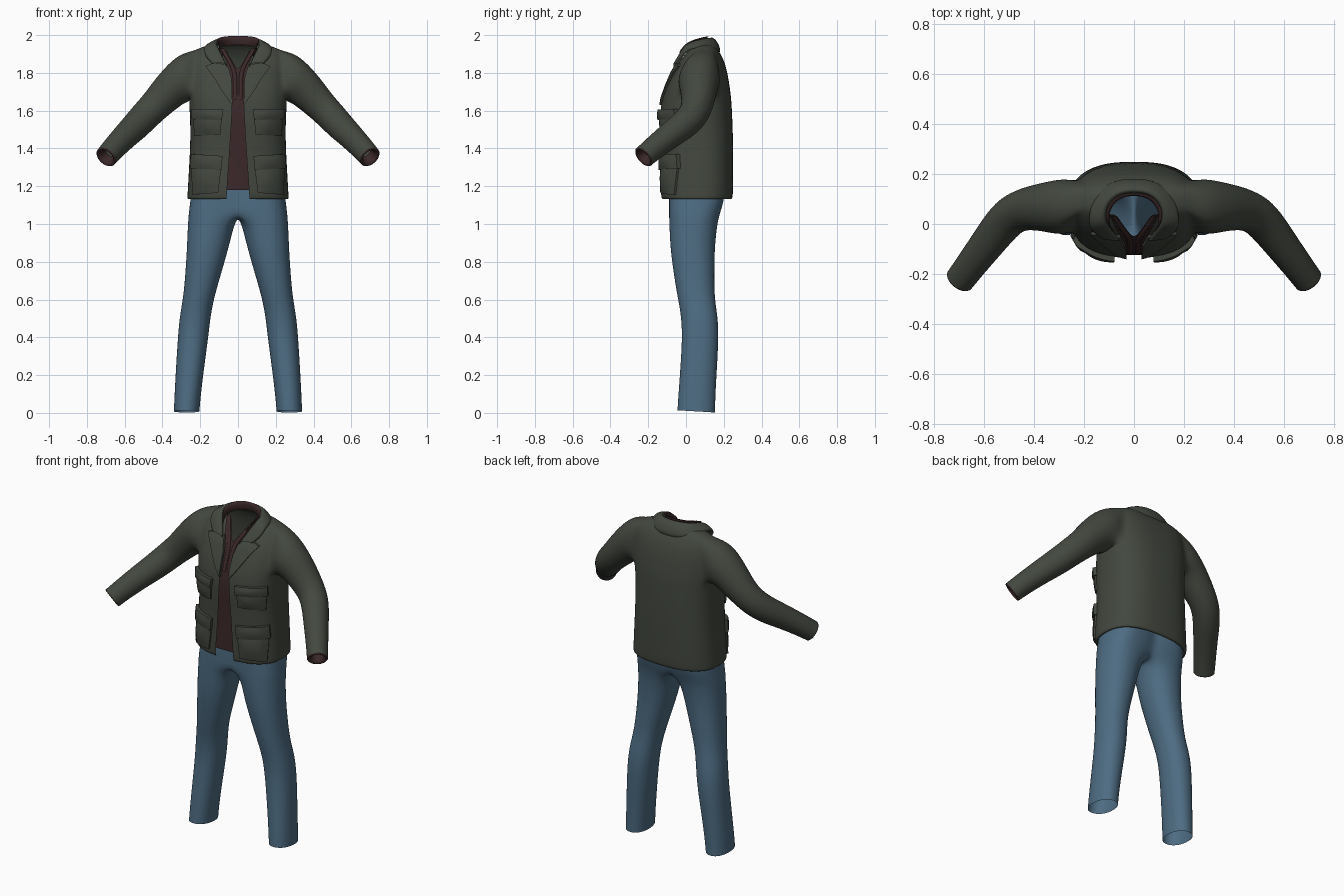
import bpy, bmesh, math
from mathutils import Vector

if "Cube" in bpy.data.objects:
    bpy.data.objects.remove(bpy.data.objects["Cube"])


def material(name, rgb):
    m = bpy.data.materials.new(name)
    m.diffuse_color = (*rgb, 1)
    m.use_nodes = True
    m.node_tree.nodes["Principled BSDF"].inputs["Base Color"].default_value = m.diffuse_color
    return m


OLIVE = material("dark_olive", (0.055, 0.064, 0.049))
DENIM = material("denim_blue", (0.075, 0.15, 0.225))
MAROON = material("dark_maroon", (0.044, 0.021, 0.022))


def verts(bm, pts):
    return [bm.verts.new(p) for p in pts]


def bridge(bm, a, b, closed=False, skip=()):
    n = min(len(a), len(b))
    for j in range(n if closed else n - 1):
        if j not in skip:
            k = (j + 1) % n
            bm.faces.new((a[j], a[k], b[k], b[j]))


def finish(bm, name, mat, subdiv=1):
    """Turn half a part into a smooth object mirrored across x."""
    bmesh.ops.recalc_face_normals(bm, faces=bm.faces)
    me = bpy.data.meshes.new(name)
    bm.to_mesh(me)
    bm.free()
    me.materials.append(mat)
    for p in me.polygons:
        p.use_smooth = True
    ob = bpy.data.objects.new(name, me)
    bpy.context.collection.objects.link(ob)
    ob.modifiers.new("mirror", 'MIRROR')
    if subdiv:
        s = ob.modifiers.new("smooth", 'SUBSURF')
        s.levels = s.render_levels = subdiv
    return ob


def loft(name, rows, mat, closed=False, subdiv=1):
    bm = bmesh.new()
    vr = [verts(bm, r) for r in rows]
    for a, b in zip(vr, vr[1:]):
        bridge(bm, a, b, closed)
    return finish(bm, name, mat, subdiv)


def spow(v, p):
    return math.copysign(abs(v) ** p, v)


# ---------- jacket body: z, half width, front y, back y, front edge x ----------
TORSO = [(1.13, .270, -.130, .245, .060), (1.16, .268, -.135, .250, .060),
         (1.30, .260, -.132, .250, .050), (1.45, .252, -.132, .250, .040),
         (1.58, .255, -.140, .245, .032), (1.67, .262, -.125, .240, .030),
         (1.74, .265, -.100, .230, .035), (1.81, .262, -.070, .218, .045),
         (1.87, .255, -.030, .200, .065), (1.915, .238, .010, .175, .085),
         (1.938, .190, .030, .155, .095), (1.95, .140, .040, .140, .100)]
N = 2.6


def section(z):
    for a, b in zip(TORSO, TORSO[1:]):
        if z <= b[0]:
            t = max(0, (z - a[0]) / (b[0] - a[0]))
            return [p + (q - p) * t for p, q in zip(a, b)]
    return list(TORSO[-1])


def torso_row(z, x0, x1=None, steps=16, inset=0.0):
    """Points around half a cross-section, from front x0 to the back or to front x1."""
    _, hw, yf, yb, _ = section(z)
    hw, yf, yb = hw - inset, yf + inset, yb - inset
    t0 = -math.acos(min(1, x0 / hw) ** (N / 2))
    t1 = math.pi / 2 if x1 is None else -math.acos(min(1, x1 / hw) ** (N / 2))
    pts = []
    for j in range(steps + 1):
        t = t0 + (t1 - t0) * j / steps
        x = hw * max(0, math.cos(t)) ** (2 / N)
        x = 0 if x < 1e-4 else x
        pts.append(Vector((x, (yf + yb) / 2 + (yb - yf) / 2 * spow(math.sin(t), 2 / N), z)))
    return pts


def front_y(x, z):
    _, hw, yf, yb, _ = section(z)
    return (yf + yb) / 2 - (yb - yf) / 2 * max(0, 1 - min(1, x / hw) ** N) ** (1 / N)


# ---------- sleeve path: centre, radius up, radius across ----------
SLEEVE = [((.285, .068, 1.775), .130, .118), ((.355, .068, 1.715), .101, .100),
          ((.430, .062, 1.635), .086, .088), ((.490, .040, 1.575), .081, .082),
          ((.540, -.015, 1.520), .077, .077), ((.592, -.085, 1.470), .070, .070),
          ((.650, -.160, 1.410), .064, .064), ((.685, -.207, 1.370), .061, .061),
          ((.698, -.224, 1.355), .060, .060)]


def sleeve_ring(i, angles, scale=1.0, push=0.0):
    c, ru, rb = SLEEVE[i]
    c = Vector(c)
    t = Vector(SLEEVE[min(i + 1, len(SLEEVE) - 1)][0]) - Vector(SLEEVE[max(i - 1, 0)][0])
    if i == 0:
        t = Vector((1, 0, -.28))
    t.normalize()
    across = Vector((0, 0, 1)).cross(t).normalized()
    up = t.cross(across)
    return [c + t * push + scale * (rb * math.cos(a) * across + ru * math.sin(a) * up)
            for a in angles]


# jacket shell with armholes running into the sleeves
R0, R1, C0, C1 = 5, 9, 5, 11
bm = bmesh.new()
rows = [verts(bm, torso_row(r[0], r[4])) for r in TORSO]
for i, (a, b) in enumerate(zip(rows, rows[1:])):
    bridge(bm, a, b, skip=range(C0, C1) if R0 <= i < R1 else ())
hem = verts(bm, torso_row(1.132, .06, inset=.014))
bridge(bm, rows[0], hem)
nc, nr = C1 - C0, R1 - R0
loop = ([rows[R0][j] for j in range(C0, C1)] + [rows[i][C1] for i in range(R0, R1)] +
        [rows[R1][j] for j in range(C1, C0, -1)] + [rows[i][C0] for i in range(R1, R0, -1)])
angles = []
for side, n in enumerate((nc, nr, nc, nr)):
    angles += [math.radians(225 + 90 * side + 90 * k / n) for k in range(n)]
prev = loop
for i in range(len(SLEEVE)):
    ring = verts(bm, sleeve_ring(i, angles))
    bridge(bm, prev, ring, closed=True)
    prev = ring
finish(bm, "jacket_shell", OLIVE, 2)

# cuff lining
last = len(SLEEVE) - 1
loft("cuff_lining", [sleeve_ring(last, angles, s, p) for s, p in
                     ((1.01, -.004), (.98, .005), (.78, .004), (.58, -.012), (.56, -.05))],
     MAROON, closed=True)

# ---------- collar: top fold, middle and outer edge at each station ----------
COLLAR = [((0, .130, 1.999), (0, .167, 1.975), (0, .188, 1.922)),
          ((.07, .120, 1.996), (.085, .152, 1.975), (.10, .178, 1.925)),
          ((.115, .07, 1.986), (.142, .09, 1.972), (.172, .105, 1.945)),
          ((.115, .01, 1.965), (.147, .005, 1.962), (.186, .01, 1.945)),
          ((.092, -.02, 1.925), (.135, -.022, 1.928), (.180, -.028, 1.900)),
          ((.058, -.066, 1.85), (.095, -.066, 1.852), (.132, -.060, 1.855))]
rows = []
for top, mid, out in COLLAR:
    top, mid, out = Vector(top), Vector(mid), Vector(out)
    inner = Vector((top.x * .93, top.y - .004, top.z - .05))
    under = Vector((out.x * .97, out.y * .95 + .003, out.z - .014))
    rows.append([inner, top, mid, out, under])
loft("collar", rows, OLIVE, subdiv=2)

# shirt neckband just inside the collar
rows = []
for top, _, _ in COLLAR[:5]:
    rows.append([Vector((top[0] * f, top[1] - d, top[2] + h))
                 for f, d, h in ((.99, .002, -.002), (.92, .012, -.003), (.86, .016, -.025),
                                 (.88, .010, -.05))])
loft("shirt_neckband", rows, MAROON, subdiv=2)

# shirt front with a V neck
rows = []
for z in (1.18, 1.3, 1.45, 1.58, 1.67, 1.74, 1.81, 1.85, 1.89, 1.93):
    inner = max(0, (z - 1.81) * .58)
    rows.append(torso_row(z, inner, max(section(z)[4] + .045, inner + .03), 6, .012))
loft("shirt_front", rows, MAROON)
# folded shirt edge along the V
rows = []
for z in (1.66, 1.74, 1.81, 1.87, 1.93):
    x = .004 + max(0, (z - 1.81) * .58)
    rows.append([(x + d, front_y(x + d, z) + o, z)
                 for d, o in ((0, .012), (.001, .003), (.02, .003), (.022, .012))])
loft("shirt_placket", rows, MAROON)


# ---------- plates lying on the jacket front ----------
def plate(name, stations, lift, bulge=0.0, cols=8, sub=4):
    """Stations are (x0, z0, x1, z1) strips; the border drops back to the cloth."""
    strips = []
    for a, b in zip(stations, stations[1:]):
        strips += [[p + (q - p) * k / sub for p, q in zip(a, b)] for k in range(sub)]
    strips.append(list(stations[-1]))
    n = len(strips) - 1
    rows = []
    for i in [-1] + list(range(n + 1)) + [n + 1]:
        x0, z0, x1, z1 = strips[min(max(i, 0), n)]
        row = []
        for j in range(-1, cols + 2):
            u = min(max(j, 0), cols) / cols
            rim = i in (-1, n + 1) or j in (-1, cols + 1)
            x, z = x0 + (x1 - x0) * u, z0 + (z1 - z0) * u
            v = min(max(i, 0), n) / n
            d = -.006 if rim else lift + bulge * math.sin(math.pi * u) * math.sin(math.pi * v)
            row.append((x + (d * .5 if x > .2 else 0), front_y(x, z) - d, z))
        rows.append(row)
    ob = loft(name, rows, OLIVE, subdiv=0)
    # crisp border
    for p in ob.data.polygons:
        i, j = divmod(p.index, cols + 2)
        p.use_smooth = 0 < i < n + 1 and 0 < j < cols + 1


plate("lapel", [(.030, 1.63, .036, 1.635), (.031, 1.70, .085, 1.705),
                (.034, 1.77, .128, 1.775), (.046, 1.815, .172, 1.835),
                (.056, 1.845, .132, 1.853)], .010)
plate("chest_pocket", [(.092, 1.475, .228, 1.465), (.085, 1.58, .235, 1.58)], .008, .014)
plate("chest_pocket_flap", [(.085, 1.55, .238, 1.555), (.078, 1.605, .236, 1.61)], .018, .006)
plate("hip_pocket", [(.105, 1.165, .240, 1.155), (.085, 1.32, .242, 1.32)], .008, .016)
plate("hip_pocket_flap", [(.088, 1.285, .246, 1.295), (.082, 1.36, .240, 1.37)], .018, .008)

# ---------- jeans ----------
PELVIS = [(1.22, .240, -.088, .200), (1.15, .250, -.090, .205), (1.10, .256, -.090, .195),
          (1.05, .262, -.090, .178)]
LEG = [(1.00, .018, .266, -.089, .167), (.90, .043, .270, -.085, .155),
       (.80, .070, .275, -.075, .151), (.65, .115, .286, -.052, .150),
       (.57, .134, .298, -.036, .158), (.50, .146, .310, -.026, .169),
       (.40, .157, .319, -.020, .174), (.20, .184, .331, -.033, .162),
       (.08, .198, .337, -.042, .156), (.008, .204, .340, -.046, .154)]
STEP = math.radians(15)


def pelvis_row(z, hw, yf, yb):
    cx, cy, ry = hw / 2, (yf + yb) / 2, (yb - yf) / 2
    pts = []
    for k in range(-9, 10):
        a = k * STEP
        if abs(k) <= 6:
            p = (cx + cx * max(0, math.cos(a)) ** .85, cy + ry * spow(math.sin(a), .85), z)
        else:
            t = (abs(k) - 6) / 3
            dip = (.022 if k > 0 else .006) * t * t
            p = (cx * (1 - t), cy + math.copysign(ry - dip, k), z)
        pts.append(p)
    return pts


def leg_row(z, x0, x1, yf, yb):
    cx, rx, cy, ry = (x0 + x1) / 2, (x1 - x0) / 2, (yf + yb) / 2, (yb - yf) / 2
    tilt = .006 if z < .05 else 0
    return [(cx + rx * spow(math.cos(k * STEP), .92), cy + ry * spow(math.sin(k * STEP), .92),
             z - tilt * math.sin(k * STEP)) for k in range(-9, 15)]


bm = bmesh.new()
rows = [verts(bm, pelvis_row(*p)) for p in PELVIS]
for a, b in zip(rows, rows[1:]):
    bridge(bm, a, b)
# crotch seam on the centre line closes the first leg ring
front, back = rows[-1][0].co.y, rows[-1][-1].co.y
seam = [(0, back + (front - back) * k / 6, 1.05 - .018 * math.sin(math.pi * k / 6))
        for k in range(1, 6)]
prev = rows[-1] + verts(bm, seam)
for l in LEG:
    ring = verts(bm, leg_row(*l))
    bridge(bm, prev, ring, closed=True)
    prev = ring
finish(bm, "jeans", DENIM, 2)
